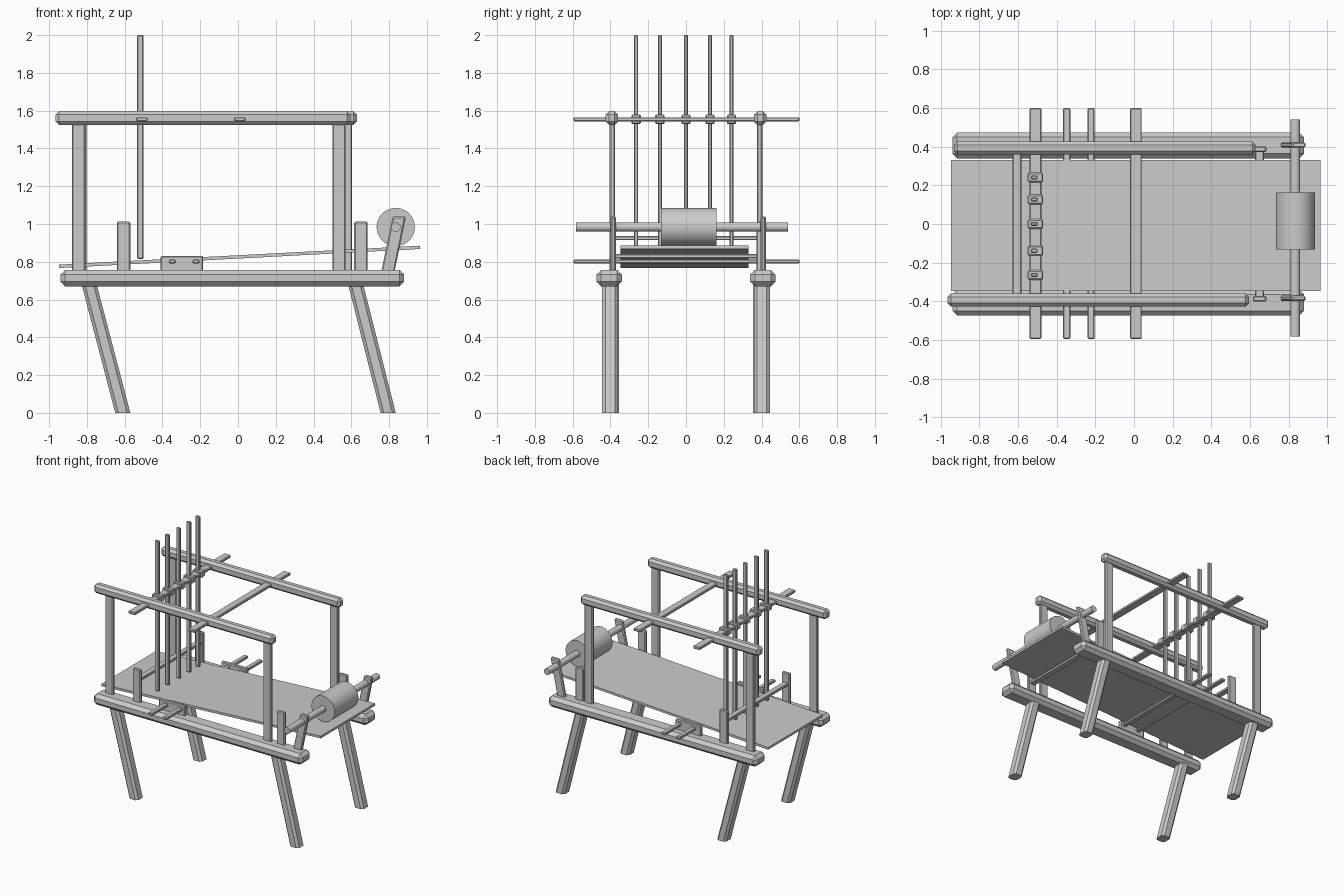
import bpy, bmesh, math

if "Cube" in bpy.data.objects:
    bpy.data.objects.remove(bpy.data.objects["Cube"])


def finish(name, bm):
    me = bpy.data.meshes.new(name)
    bm.to_mesh(me)
    bm.free()
    ob = bpy.data.objects.new(name, me)
    bpy.context.collection.objects.link(ob)
    return ob


def beam(name, x, y, z, bevel=0.006, shear=0.0, long_only=False):
    """Chamfered timber; x, y, z are (min, max). shear moves the top in x."""
    bm = bmesh.new()
    bmesh.ops.create_cube(bm, size=1)
    for v in bm.verts:
        v.co = [r[0] + (r[1] - r[0]) * (c + 0.5) for r, c in zip((x, y, z), v.co)]
    if bevel:
        edges = [e for e in bm.edges
                 if not long_only or abs(e.verts[0].co.z - e.verts[1].co.z) > 0.01]
        bmesh.ops.bevel(bm, geom=edges, offset=bevel, segments=1,
                        affect='EDGES', clamp_overlap=True)
    for v in bm.verts:
        v.co.x += shear * (v.co.z - z[0]) / (z[1] - z[0])
    return finish(name, bm)


def span(c, w):
    return (c - w / 2, c + w / 2)


def cylinder(name, x, z, r, y):
    bm = bmesh.new()
    bmesh.ops.create_cone(bm, cap_ends=True, segments=48, radius1=r, radius2=r,
                          depth=y[1] - y[0])
    for v in bm.verts:
        v.co = (x + v.co.x, (y[0] + y[1]) / 2 + v.co.z, z - v.co.y)
    for f in bm.faces:
        f.smooth = len(f.verts) == 4
    bmesh.ops.recalc_face_normals(bm, faces=bm.faces)
    return finish(name, bm)


for side, s in (("front", -1), ("back", 1)):
    y = s * 0.39
    dx = 0.017 * s      # upper frames are slightly offset from each other
    # bed rail and raked legs
    beam(side + "_bed_rail", (-0.94, 0.88), span(s * 0.407, 0.134), (0.67, 0.757), 0.025)
    beam(side + "_left_leg", (-0.65, -0.57), span(s * 0.397, 0.085), (0, 0.68),
         0.017, -0.178, True)
    beam(side + "_right_leg", (0.755, 0.835), span(s * 0.402, 0.085), (0, 0.68),
         0.017, -0.172, True)
    # upper frame
    beam(side + "_left_post", span(-0.84 + dx * 0.2, 0.07), span(y, 0.028), (0.745, 1.54))
    beam(side + "_right_post", span(0.552 + dx, 0.07), span(y, 0.028), (0.745, 1.54))
    beam(side + "_top_rail", span(-0.168 + dx, 1.562), span(s * 0.393, 0.067),
         (1.525, 1.597), 0.018)
    # short uprights and side block on the bed rail
    beam(side + "_left_upright", span(-0.605, 0.07), span(s * 0.387, 0.028), (0.745, 1.012))
    beam(side + "_right_upright", span(0.65, 0.07), span(s * 0.387, 0.028), (0.745, 1.012))
    beam(side + "_side_block", (-0.41, -0.185), span(s * 0.387, 0.03), (0.745, 0.831))
    # tilted roller bracket
    beam(side + "_roller_bracket", (0.757, 0.827), span(s * 0.397 + 0.012, 0.028),
         (0.74, 1.04), 0.007, 0.062)

# flat cross slats on the upper frame
for name, x in (("left", -0.51), ("right", 0.01)):
    beam(name + "_top_slat", span(x, 0.06), (-0.595, 0.6), span(1.554, 0.022), 0.005)

# cross slats through the side blocks
for name, x in (("left", -0.348), ("right", -0.222)):
    beam(name + "_low_slat", span(x, 0.037), (-0.595, 0.6), span(0.801, 0.022), 0.005)

# bars joining the short uprights
beam("left_cross_bar", span(-0.606, 0.045), (-0.38, 0.38), span(0.925, 0.022), 0.004)
beam("right_cross_bar", span(0.65, 0.045), (-0.38, 0.38), span(0.829, 0.022), 0.004)

# tall rods with their collars
for i, y in enumerate((-0.264, -0.138, 0.0, 0.127, 0.241)):
    beam(f"rod_{i + 1}", span(-0.517, 0.034), span(y, 0.022), (0.815, 2.0), 0.005)
    beam(f"rod_collar_{i + 1}", span(-0.51, 0.08), span(y, 0.05), span(1.554, 0.05), 0.006)

# sloping sheet
bm = bmesh.new()
ends = [(-0.947, 0.767), (0.965, 0.868), (0.964, 0.885), (-0.948, 0.785)]
face = bm.faces.new([bm.verts.new((x, -0.348, z)) for x, z in ends])
ext = bmesh.ops.extrude_face_region(bm, geom=[face])
for g in ext["geom"]:
    if isinstance(g, bmesh.types.BMVert):
        g.co.y = 0.331
bmesh.ops.recalc_face_normals(bm, faces=bm.faces)
finish("sloping_sheet", bm)

# roller and axle
cylinder("roller", 0.835, 0.984, 0.101, (-0.133, 0.162))
cylinder("roller_axle", 0.835, 0.984, 0.025, (-0.583, 0.54))
